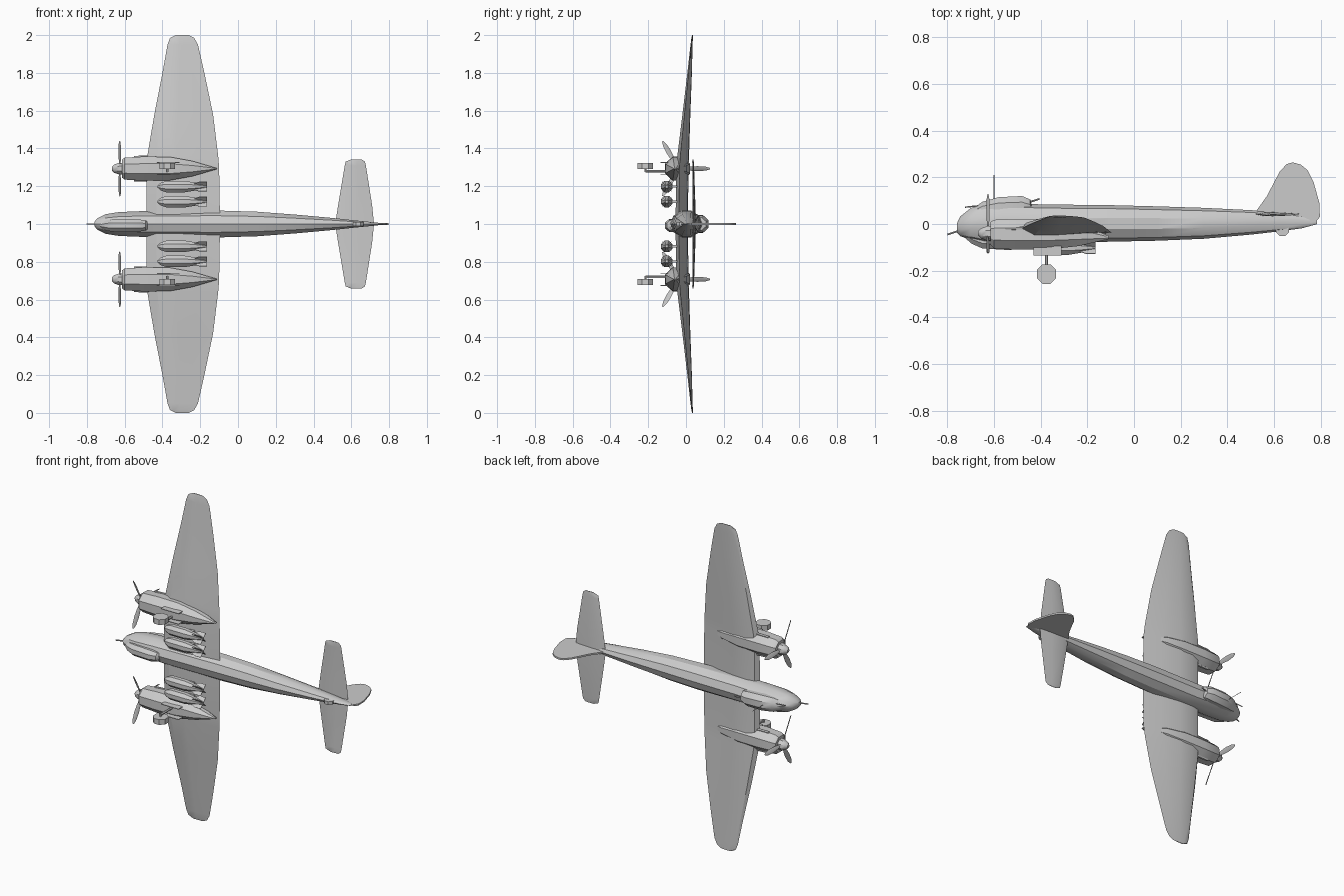
import bpy, bmesh, math
from mathutils import Vector

cube = bpy.data.objects.get("Cube")
if cube:
    bpy.data.objects.remove(cube)

grey = bpy.data.materials.new("airframe_grey")
grey.use_nodes = True
grey.diffuse_color = (0.6, 0.6, 0.6, 1)
grey.node_tree.nodes["Principled BSDF"].inputs["Base Color"].default_value = (0.6, 0.6, 0.6, 1)

SIDES = ((1, "left"), (-1, "right"))


def place(x, h, s):
    """Length, height and span to world: the aircraft stands on a wing tip."""
    return Vector((x, h, 1 + s))


def finish(name, bm, angle=32):
    bmesh.ops.recalc_face_normals(bm, faces=bm.faces[:])
    mesh = bpy.data.meshes.new(name)
    bm.to_mesh(mesh)
    bm.free()
    mesh.materials.append(grey)
    ob = bpy.data.objects.new(name, mesh)
    bpy.context.collection.objects.link(ob)
    bpy.ops.object.select_all(action='DESELECT')
    ob.select_set(True)
    bpy.context.view_layer.objects.active = ob
    bpy.ops.object.shade_smooth_by_angle(angle=math.radians(angle))
    return ob


def loft(name, rings, angle=32):
    bm = bmesh.new()
    rows = [[bm.verts.new(p) for p in ring] for ring in rings]
    n = len(rows[0])
    for a, b in zip(rows, rows[1:]):
        for i in range(n):
            bm.faces.new((a[i], a[(i + 1) % n], b[(i + 1) % n], b[i]))
    bm.faces.new(rows[0])
    bm.faces.new(rows[-1])
    return finish(name, bm, angle)


def hull(name, stations, s=0, sides=10, angle=32):
    """Body along the length from (x, half width, bottom, top)."""
    rings = []
    for x, w, lo, hi in stations:
        turn = [2 * math.pi * (i + 0.5) / sides for i in range(sides)]
        k = 1 / math.cos(math.pi / sides)
        rings.append([place(x, (lo + hi) / 2 + (hi - lo) / 2 * k * math.sin(t),
                            s + w * k * math.cos(t)) for t in turn])
    return loft(name, rings, angle)


def rod(name, a, b, r, sides=6):
    a, b = place(*a), place(*b)
    d = (b - a).normalized()
    u = d.orthogonal().normalized()
    v = d.cross(u)
    turn = [2 * math.pi * (i + 0.5) / sides for i in range(sides)]
    return loft(name, [[p + r * (u * math.cos(t) + v * math.sin(t)) for t in turn] for p in (a, b)])


def plate(name, outline, s, half):
    """Upright plate, outlined in length and height."""
    return loft(name, [[place(x, h, s + k * half) for x, h in outline] for k in (-1, 1)])


def surface(name, side, stations, section):
    """Wing or tailplane from (span, leading x, trailing x, height, thickness)."""
    return loft(name, [[place(le + c * (te - le), h + t * th, side * s) for c, t in section]
                       for s, le, te, h, th in stations], 24)


# Fuselage, canopy and offset belly gondola
hull("fuselage", [
    (-.76, .012, -.035, .0), (-.745, .03, -.05, .03), (-.70, .052, -.065, .065),
    (-.64, .062, -.08, .085), (-.55, .067, -.08, .088), (-.40, .07, -.078, .08),
    (-.10, .071, -.072, .077), (.10, .065, -.068, .072), (.30, .05, -.06, .066),
    (.50, .032, -.043, .057), (.62, .019, -.03, .048), (.72, .009, -.017, .034),
    (.785, .002, .0, .02)], sides=10)
hull("canopy", [(-.70, .02, .03, .06), (-.65, .042, .03, .095), (-.58, .047, .03, .115),
                (-.48, .044, .03, .12), (-.445, .035, .03, .105), (-.44, .03, .03, .085)], sides=8)
hull("gondola", [(-.73, .012, -.055, -.02), (-.695, .028, -.085, -.02), (-.65, .034, -.105, -.03),
                 (-.53, .033, -.112, -.04), (-.49, .027, -.10, -.05), (-.48, .022, -.085, -.05)],
     s=-.008, sides=8)

# Fin, guns, aerial and tail wheel
plate("tail_fin", [(.52, .05), (.57, .12), (.625, .225), (.655, .257), (.68, .264), (.715, .255),
                   (.745, .23), (.77, .18), (.795, .09), (.797, .03), (.78, .01), (.7, -.01)], 0, .005)
rod("nose_gun", (-.80, -.045, 0), (-.74, -.025, 0), .004)
rod("windscreen_gun", (-.725, .072, .015), (-.65, .08, .015), .003)
rod("rear_gun", (-.46, .09, 0), (-.405, .108, 0), .004)
rod("aerial_mast", (-.6, .1, 0), (-.6, .21, 0), .0015)
rod("tail_wheel", (.637, -.022, -.01), (.637, -.022, .01), .031, 8)

WING = [(0, 0), (.05, .38), (.18, .55), (.4, .5), (.7, .22), (1, -.2), (.7, -.3), (.4, -.45), (.14, -.45)]
TAIL = [(0, 0), (.2, .5), (.6, .35), (1, 0), (.6, -.35), (.2, -.5)]

for side, label in SIDES:
    # Wing and tailplane
    surface(label + "_wing", side, [
        (0, -.485, -.095, -.026, .066), (.3, -.485, -.10, -.022, .064),
        (.36, -.48, -.105, -.018, .062), (.58, -.443, -.132, .0, .042),
        (.80, -.40, -.178, .018, .024), (.95, -.373, -.212, .029, .011),
        (.985, -.36, -.232, .032, .008), (1, -.33, -.262, .034, .004)], WING)
    surface(label + "_tailplane", side, [
        (0, .515, .72, .043, .018), (.1, .53, .71, .042, .016), (.31, .565, .677, .038, .009),
        (.33, .57, .672, .037, .008), (.342, .60, .655, .037, .004)], TAIL)

    # Engine nacelle, spinner, exhausts and airscrew
    s = side * .293
    hull(label + "_nacelle", [
        (-.615, .047, -.09, .008), (-.60, .058, -.105, .018), (-.50, .064, -.11, .022),
        (-.36, .062, -.108, .02), (-.24, .04, -.095, .004), (-.11, .002, -.065, -.05)], s, 8)
    hull(label + "_spinner", [(-.668, .009, -.049, -.031), (-.655, .022, -.062, -.018),
                              (-.63, .031, -.071, -.009), (-.61, .031, -.071, -.009)], s, 8)
    for k in (-1, 1):
        rod(label + "_exhaust", (-.55, -.02, s + k * .06), (-.43, -.015, s + k * .063), .008)
    for blade in range(3):
        a = blade * math.tau / 3
        out = Vector((0, math.cos(a), math.sin(a)))
        across = Vector((.5, -math.sin(a) * .87, math.cos(a) * .87))
        hub = place(-.626, -.04, s)
        rings = []
        for r, w in ((.02, .006), (.06, .012), (.10, .015), (.145, .012), (.168, .004)):
            c = hub + out * r
            thick = out.cross(across) * .0025
            rings.append([c + across * w, c + thick, c - across * w, c - thick])
        loft(f"{label}_propeller_blade_{blade + 1}", rings)

    # Main landing gear with doors
    rod(label + "_gear_leg", (-.375, -.09, side * .28), (-.375, -.215, side * .28), .007)
    rod(label + "_axle", (-.375, -.215, side * .275), (-.375, -.215, side * .31), .006)
    rod(label + "_wheel", (-.375, -.215, side * .291), (-.375, -.215, side * .323), .045, 8)
    for k in (-1, 1):
        plate(label + "_gear_door", [(-.43, -.095), (-.43, -.135), (-.31, -.135), (-.31, -.095)],
              s + k * .032, .002)

    # Bombs with box fins, on pylons
    for n, bs in enumerate((.118, .198)):
        name = f"{label}_bomb_{n + 1}"
        b = side * bs
        hull(name, [(x, r, -.102 - r, -.102 + r) for x, r in (
            (-.425, .006), (-.41, .02), (-.38, .03), (-.28, .03), (-.22, .02), (-.165, .007))], b, 8)
        plate(name + "_pylon", [(-.36, -.03), (-.36, -.08), (-.26, -.08), (-.26, -.03)], b, .006)
        for q in range(4):
            a = math.radians(45 + 90 * q)
            tips = [(-.25, .015), (-.205, .036), (-.165, .036), (-.165, .0)]
            rings = []
            for k in (-.0015, .0015):
                rings.append([place(x, -.102 + r * math.sin(a) + k * math.cos(a),
                                    b + r * math.cos(a) - k * math.sin(a)) for x, r in tips])
            loft(f"{name}_fin_{q + 1}", rings)
